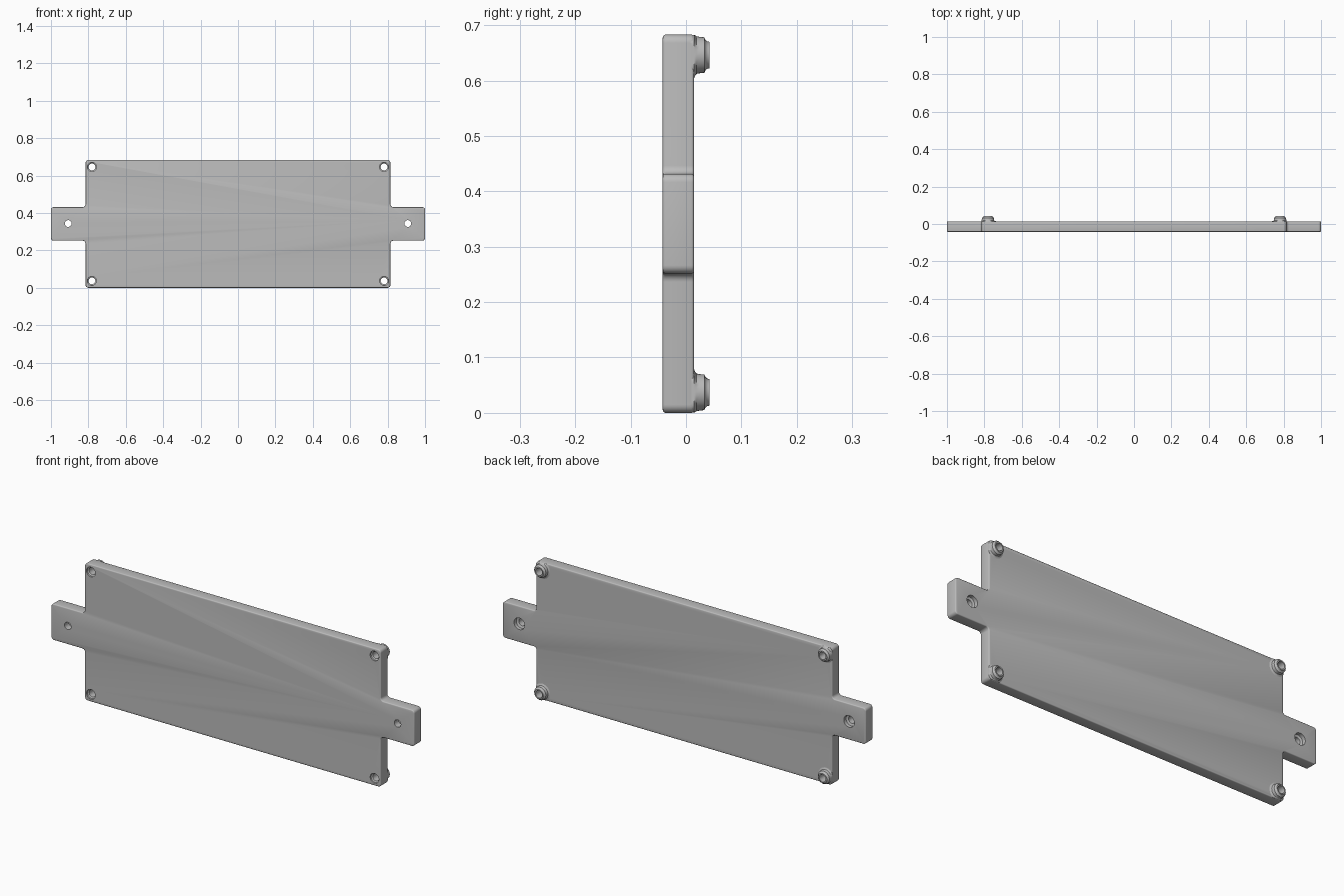
import bpy, bmesh
from math import sin, cos, pi, radians
from mathutils import Vector

if "Cube" in bpy.data.objects:
    bpy.data.objects.remove(bpy.data.objects["Cube"], do_unlink=True)

FRONT, BACK, TIP = -0.042, 0.0145, 0.042
HALF, HEIGHT = 0.815, 0.683
MID = HEIGHT / 2
TAB = 0.09

grey = bpy.data.materials.new("light grey")
grey.use_nodes = True
grey.diffuse_color = (0.5, 0.5, 0.5, 1)
grey.node_tree.nodes["Principled BSDF"].inputs["Base Color"].default_value = (0.5, 0.5, 0.5, 1)


def make(name, bm):
    bmesh.ops.recalc_face_normals(bm, faces=bm.faces)
    mesh = bpy.data.meshes.new(name)
    bm.to_mesh(mesh)
    bm.free()
    obj = bpy.data.objects.new(name, mesh)
    bpy.context.collection.objects.link(obj)
    mesh.materials.append(grey)
    return obj


def lathe(name, profile, x, z, closed, sides=32):
    """Spin (radius, y) points around a y-parallel axis."""
    bm = bmesh.new()
    rings = []
    for r, y in profile:
        rings.append([bm.verts.new((x + r * cos(2 * pi * i / sides), y,
                                    z + r * sin(2 * pi * i / sides))) for i in range(sides)])
    pairs = list(zip(rings, rings[1:]))
    if closed:
        pairs.append((rings[-1], rings[0]))
    else:
        bm.faces.new(rings[0])
        bm.faces.new(rings[-1])
    for a, b in pairs:
        for i in range(sides):
            j = (i + 1) % sides
            bm.faces.new((a[i], a[j], b[j], b[i]))
    return make(name, bm)


def smooth(obj, angle=35):
    bpy.ops.object.select_all(action="DESELECT")
    obj.select_set(True)
    bpy.context.view_layer.objects.active = obj
    bpy.ops.object.shade_smooth_by_angle(angle=radians(angle))


def rounded(points, radius, steps=6):
    """Round every right-angled corner of an outline."""
    out = []
    for i, p in enumerate(points):
        a = (points[i - 1] - p).normalized() * radius
        b = (points[(i + 1) % len(points)] - p).normalized() * radius
        for k in range(steps + 1):
            t = k / steps * pi / 2
            out.append(p + a * (1 - sin(t)) + b * (1 - cos(t)))
    return out


# Plate with side tabs: one quarter outline, mirrored around
quarter = [(HALF, MID), (HALF, TAB), (1, TAB)]
right_half = [(x, z) for x, z in quarter[::-1]] + [(x, -z) for x, z in quarter]
# Order: tab tip top, inner top, body top, then mirrored across
top_right = [(1, TAB), (HALF, TAB), (HALF, MID)]
top_left = [(-x, z) for x, z in top_right[::-1]]
upper = top_right + top_left
outline = upper + [(-x, -z) for x, z in upper]
outline = rounded([Vector((x, z + MID)) for x, z in outline], 0.015)

bm = bmesh.new()
face = bm.faces.new([bm.verts.new((p.x, FRONT, p.y)) for p in outline])
extruded = bmesh.ops.extrude_face_region(bm, geom=[face])["geom"]
moved = [v for v in extruded if isinstance(v, bmesh.types.BMVert)]
bmesh.ops.translate(bm, verts=moved, vec=(0, BACK - FRONT, 0))
rims = [e for e in bm.edges if abs(e.verts[0].co.y - e.verts[1].co.y) < 1e-5]
bmesh.ops.bevel(bm, geom=rims, offset=0.005, segments=3, profile=0.5, affect="EDGES")
plate = make("plate", bm)

# Holes and corner bosses
cutters = []
for side, label in ((-1, "right"), (1, "left")):
    cutters.append(lathe("tab_hole_cutter", [
        (0.018, FRONT - 0.02), (0.018, BACK - 0.022), (0.029, BACK - 0.018), (0.029, BACK + 0.02)],
        side * 0.908, MID + 0.002, False))
    for z, level in ((0.037, "lower"), (HEIGHT - 0.037, "upper")):
        x = side * 0.781
        cutters.append(lathe("corner_hole_cutter", [
            (0.024, FRONT - 0.02), (0.024, FRONT + 0.008), (0.018, FRONT + 0.012),
            (0.018, BACK + 0.02)], x, z, False))
        boss = lathe(f"{level}_{label}_boss", [
            (0.018, 0.008), (0.043, 0.008), (0.043, BACK), (0.038, 0.016), (0.034, 0.019),
            (0.033, 0.024), (0.032, 0.033), (0.028, 0.035), (0.025, 0.038),
            (0.024, TIP), (0.018, TIP)], x, z, True)
        # Trim the flared foot to the plate edge
        for v in boss.data.vertices:
            v.co.x = max(-HALF, min(HALF, v.co.x))
            v.co.z = max(0.001, min(HEIGHT - 0.001, v.co.z))
        smooth(boss)

for cutter in cutters:
    cut = plate.modifiers.new("hole", "BOOLEAN")
    cut.operation = "DIFFERENCE"
    cut.solver = "EXACT"
    cut.object = cutter
    cutter.hide_render = True
bpy.context.view_layer.objects.active = plate
for cut in list(plate.modifiers):
    bpy.ops.object.modifier_apply(modifier=cut.name)
for cutter in cutters:
    bpy.data.objects.remove(cutter, do_unlink=True)
smooth(plate)
